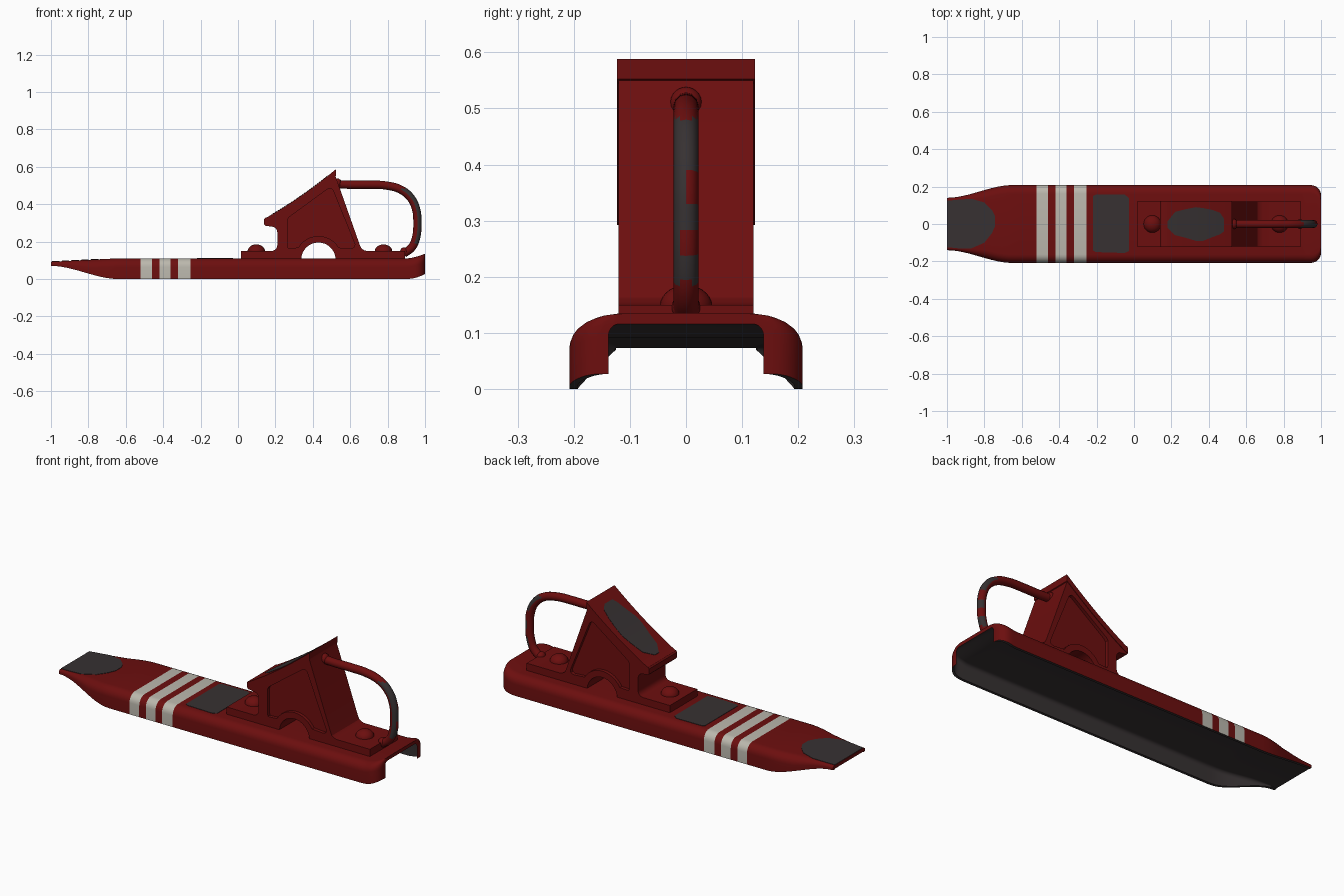
import bpy, bmesh, math
from mathutils import Vector

if "Cube" in bpy.data.objects:
    bpy.data.objects.remove(bpy.data.objects["Cube"])


def material(name, rgb):
    m = bpy.data.materials.new(name)
    m.diffuse_color = (*rgb, 1)
    m.use_nodes = True
    m.node_tree.nodes["Principled BSDF"].inputs["Base Color"].default_value = m.diffuse_color
    return m


RED = material("worn red paint", (0.15, 0.0045, 0.0045))
GREY = material("bare dark steel", (0.038, 0.031, 0.032))
WHITE = material("off white stripe", (0.50, 0.48, 0.42))


def finish(name, bm, mats, angle=35):
    bmesh.ops.recalc_face_normals(bm, faces=bm.faces[:])
    me = bpy.data.meshes.new(name)
    bm.to_mesh(me)
    bm.free()
    ob = bpy.data.objects.new(name, me)
    bpy.context.collection.objects.link(ob)
    for m in mats:
        me.materials.append(m)
    smooth(ob, angle)
    return ob


def smooth(ob, angle=35):
    bpy.ops.object.select_all(action='DESELECT')
    ob.select_set(True)
    bpy.context.view_layer.objects.active = ob
    bpy.ops.object.shade_smooth_by_angle(angle=math.radians(angle))


def step(a, b, x):
    t = min(1, max(0, (x - a) / (b - a)))
    return t * t * (3 - 2 * t)


# ---- base: an open-bottomed channel lofted along x
def top_z(x):
    if x < -0.65:
        return 0.092 + 0.018 * (x + 1) / 0.35
    return 0.11 + 0.025 * max(0, (x - 0.9) / 0.1) ** 1.6


def bottom_z(x):
    return 0.07 * (1 - step(-1, -0.64, x)) + 0.027 * max(0, (x - 0.9) / 0.1) ** 2


def half_width(x):
    w = 0.14 + 0.068 * step(-1, -0.65, x)
    if x > 0.945:
        w += math.sqrt(max(0, 0.055 ** 2 - (x - 0.945) ** 2)) - 0.055
    return w


def arch(x, w, zt, zb, r, n=6):
    """Upside-down U with round shoulders, from +y foot to -y foot."""
    half = [(w, zb)] + [(w - r + r * math.cos(a), zt - r + r * math.sin(a))
                        for a in (math.pi / 2 * k / n for k in range(n + 1))]
    return [Vector((x, y, z)) for y, z in half + [(-y, z) for y, z in reversed(half)]]


def section(x):
    w, zt, zb = half_width(x), top_z(x), bottom_z(x)
    r = min(0.046, (zt - zb) * 0.6)
    inner_top = zt - 0.019
    ri = min(0.02, (inner_top - zb) * 0.6)
    return arch(x, w, zt, zb, r) + arch(x, w - 0.015, inner_top, zb, ri)[::-1]


stripes = [(-0.52, -0.46), (-0.42, -0.36), (-0.32, -0.255)]
xs = [-1 + 0.03 * i for i in range(14)] + [x for s in stripes for x in s]
xs += [0, 0.45, 0.88] + [0.9 + 0.015 * i for i in range(4)]
xs += [0.945 + 0.055 * math.sin(math.pi / 2 * i / 6) for i in range(1, 7)]
bm = bmesh.new()
rings = [[bm.verts.new(p) for p in section(x)] for x in sorted(xs)]
n = len(rings[0])
for a, b in zip(rings, rings[1:]):
    mid = (a[0].co.x + b[0].co.x) / 2
    striped = any(lo < mid < hi for lo, hi in stripes)
    for j in range(n):
        f = bm.faces.new((a[j], a[(j + 1) % n], b[(j + 1) % n], b[j]))
        f.material_index = (2 if striped else 0) if j < n // 2 - 1 else 1
for ring in (rings[0], rings[-1]):        # open-channel end rims
    for j in range(n // 2 - 1):
        bm.faces.new((ring[j], ring[j + 1], ring[n - 2 - j], ring[n - 1 - j]))
finish("base_channel", bm, [RED, GREY, WHITE])


# ---- wear patches: thin plates that follow the surface below
def patch(name, rows, height):
    bm = bmesh.new()
    pairs = [[bm.verts.new((x, y, height(x) + 0.0005)) for y in (lo, hi)] for x, lo, hi in rows]
    for (a, b), (c, d) in zip(pairs, pairs[1:]):
        bm.faces.new((a, c, d, b))
    ret = bmesh.ops.extrude_face_region(bm, geom=bm.faces[:])
    for v in ret["geom"]:
        if isinstance(v, bmesh.types.BMVert):
            v.co.z += 0.002
    finish(name, bm, [GREY])


patch("nose_wear_patch", [(-0.999, -.124, .124), (-.94, -.13, .13), (-.87, -.13, .135),
                          (-.80, -.10, .115), (-.76, -.05, .075), (-.742, -.01, .04)], top_z)
patch("deck_wear_patch", [(-.22, -.14, .15), (-.205, -.15, .157), (-.05, -.155, .158),
                          (-.028, -.145, .14)], top_z)


# ---- pedal block: side profile extruded across y
def prism(name, pts, y0, y1, angle=30):
    bm = bmesh.new()
    f = bm.faces.new([bm.verts.new((x, y0, z)) for x, z in pts])
    ret = bmesh.ops.extrude_face_region(bm, geom=[f])
    for v in ret["geom"]:
        if isinstance(v, bmesh.types.BMVert):
            v.co.y = y1
    return finish(name, bm, [RED], angle)


def arc(cx, cz, r, a0, a1, n):
    return [(cx + r * math.cos(math.radians(a0 + (a1 - a0) * k / n)),
             cz + r * math.sin(math.radians(a0 + (a1 - a0) * k / n))) for k in range(n + 1)]


def pad_z(x):
    t = (x - 0.15) / 0.375
    return 0.327 + 0.261 * t - 0.05 * t * (1 - t)


def pad_curve(x0, x1, dz=0.0, n=10):
    return [(x0 + (x1 - x0) * k / n, pad_z(x0 + (x1 - x0) * k / n) + dz) for k in range(n + 1)]


body = ([(0.015, 0.105), (0.015, 0.15)] + arc(0.18, 0.18, 0.03, -90, 0, 5)
        + arc(0.18, 0.25, 0.03, 0, 90, 5) + [(0.145, 0.285), (0.14, 0.295), (0.14, 0.318)]
        + pad_curve(0.16, 0.515, -0.003)
        + [(0.52, 0.552), (0.53, 0.525), (0.65, 0.185), (0.66, 0.163), (0.675, 0.153),
           (0.69, 0.15), (0.893, 0.15), (0.893, 0.105)]
        + [(0.525, 0.105)] + arc(0.43, 0.103, 0.092, 5, 175, 16) + [(0.335, 0.105)])
pedal = prism("pedal_block", body, -0.12, 0.12)

# recessed side panels
panel = ([(0.268, 0.165), (0.265, 0.18), (0.265, 0.318), (0.275, 0.332), (0.482, 0.483),
          (0.495, 0.485), (0.508, 0.475), (0.625, 0.185), (0.622, 0.17), (0.608, 0.163)]
         + arc(0.43, 0.105, 0.125, 30, 150, 12))
for y0, y1 in ((-0.14, -0.102), (0.102, 0.14)):
    cutter = prism("panel_cutter", panel, y0, y1)
    cutter.hide_render = True
    mod = pedal.modifiers.new("panel", 'BOOLEAN')
    mod.operation, mod.solver, mod.object = 'DIFFERENCE', 'EXACT', cutter
    bpy.context.view_layer.objects.active = pedal
    bpy.ops.object.modifier_apply(modifier=mod.name)
    bpy.data.objects.remove(cutter)
smooth(pedal, 30)

# foot pad lying on the slope
prism("foot_pad", [(0.14, 0.292), (0.14, 0.32), (0.147, 0.328)] + pad_curve(0.155, 0.525)
      + [(0.525, 0.552)] + pad_curve(0.515, 0.155, -0.034), -0.123, 0.123)
patch("pad_wear_patch", [(.18, -.02, .015), (.22, -.06, .065), (.28, -.075, .08), (.33, -.09, .09),
                         (.37, -.09, .085), (.42, -.07, .075), (.46, -.055, .06),
                         (.48, -.04, .03)], pad_z)


# ---- rivets and handle welds
def ball(name, loc, scale):
    bm = bmesh.new()
    bmesh.ops.create_uvsphere(bm, u_segments=24, v_segments=14, radius=1)
    for v in bm.verts:
        v.co = Vector(loc) + Vector((v.co.x * scale[0], v.co.y * scale[1], v.co.z * scale[2]))
    finish(name, bm, [RED], 60)


for label, x in (("front", 0.098), ("rear", 0.778)):
    ball(label + "_rivet", (x, 0, 0.147), (0.047, 0.047, 0.038))
ball("handle_top_weld", (0.532, 0, 0.51), (0.022, 0.028, 0.028))
ball("handle_bottom_weld", (0.888, 0, 0.145), (0.022, 0.026, 0.024))

# ---- handle: bent round bar, bare metal on its outer side
path = [(0.51, .508), (0.60, .504), (0.70, .504), (0.79, .5), (0.87, .478), (0.925, .432),
        (0.953, .37), (0.959, .30), (0.953, .225), (0.93, .17), (0.885, .135)]
cu = bpy.data.curves.new("handle", 'CURVE')
cu.dimensions, cu.bevel_depth, cu.bevel_resolution = '3D', 0.022, 4
cu.use_fill_caps = True
cu.resolution_u = 5
sp = cu.splines.new('BEZIER')
sp.bezier_points.add(len(path) - 1)
for bp, (x, z) in zip(sp.bezier_points, path):
    bp.co = (x, 0, z)
    bp.handle_left_type = bp.handle_right_type = 'AUTO'
handle = bpy.data.objects.new("handle", cu)
bpy.context.collection.objects.link(handle)
smooth_target = handle
bpy.ops.object.select_all(action='DESELECT')
handle.select_set(True)
bpy.context.view_layer.objects.active = handle
bpy.ops.object.convert(target='MESH')
handle = bpy.context.view_layer.objects.active
handle.data.materials.clear()
handle.data.materials.append(RED)
handle.data.materials.append(GREY)
for f in handle.data.polygons:
    c = f.center
    worn = f.normal.x > 0.1 and 0.19 < c.z < 0.48
    painted = 0.33 < c.z < 0.39 and c.y > 0 or 0.24 < c.z < 0.28 and c.y > -0.01
    f.material_index = 1 if worn and not painted else 0
smooth(handle, 50)
